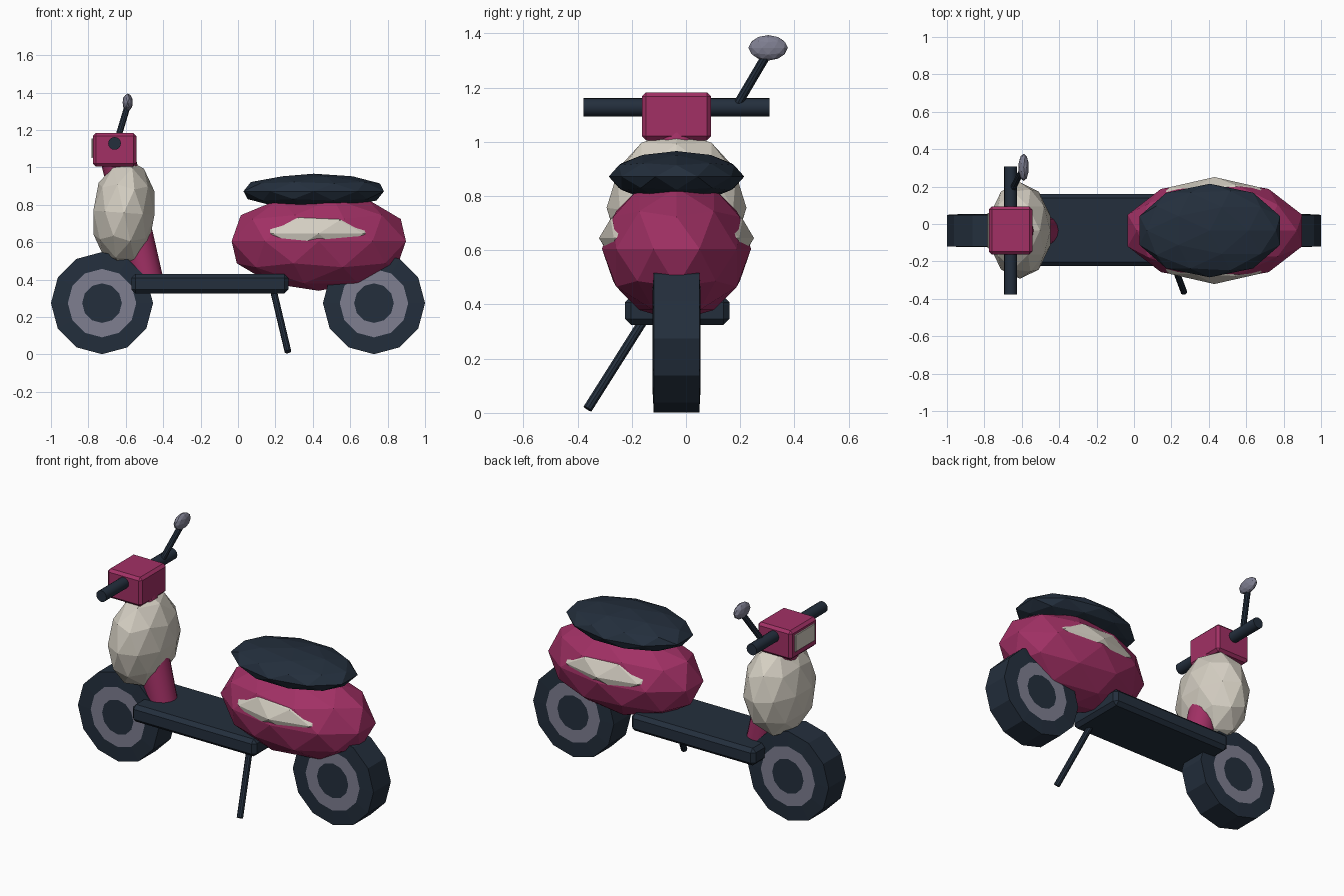
import bpy, bmesh, math
from mathutils import Vector

old = bpy.data.objects.get("Cube")
if old:
    bpy.data.objects.remove(old, do_unlink=True)


def material(name, rgb):
    m = bpy.data.materials.new(name)
    m.use_nodes = True
    m.diffuse_color = (*rgb, 1)
    m.node_tree.nodes["Principled BSDF"].inputs["Base Color"].default_value = (*rgb, 1)
    return m


DARK = material("dark_slate", (0.017, 0.028, 0.046))
RED = material("crimson", (0.36, 0.03, 0.13))
CREAM = material("cream", (0.66, 0.62, 0.54))
METAL = material("cool_grey", (0.21, 0.21, 0.28))
MID = -0.035  # centre line of the scooter


def finish(name, *mats):
    ob = bpy.context.object
    ob.name = ob.data.name = name
    for m in mats:
        ob.data.materials.append(m)
    return ob


def faceted_blob(name, mat, centre, radii, tilt=0):
    bpy.ops.mesh.primitive_ico_sphere_add(subdivisions=2, radius=1, location=centre,
                                          rotation=(0, math.radians(tilt), 0))
    bpy.context.object.scale = radii
    return finish(name, mat)


def rod(name, mat, start, end, r1, r2=None, sides=16):
    a, b = Vector(start), Vector(end)
    bpy.ops.mesh.primitive_cone_add(vertices=sides, radius1=r1, radius2=r2 or r1,
                                    depth=(b - a).length, location=(a + b) / 2)
    bpy.context.object.rotation_euler = (b - a).to_track_quat('Z', 'Y').to_euler()
    bpy.ops.object.shade_smooth_by_angle(angle=math.radians(30))
    return finish(name, mat)


def box(name, mat, low, high, bevel):
    a, b = Vector(low), Vector(high)
    bpy.ops.mesh.primitive_cube_add(size=1, location=(a + b) / 2)
    ob = finish(name, mat)
    bm = bmesh.new()
    bm.from_mesh(ob.data)
    bmesh.ops.scale(bm, vec=b - a, verts=bm.verts)
    bmesh.ops.bevel(bm, geom=bm.edges[:], offset=bevel, segments=1, affect='EDGES')
    bm.to_mesh(ob.data)
    bm.free()
    return ob


# Wheels: twelve-sided tyre, grey rim ring and dark hub inset on both sides
def wheel(name, x):
    bpy.ops.mesh.primitive_cylinder_add(vertices=12, radius=0.273, depth=0.168,
                                        location=(x, MID, 0.274),
                                        rotation=(math.pi / 2, 0, 0))
    ob = finish(name, DARK, METAL)
    bm = bmesh.new()
    bm.from_mesh(ob.data)
    caps = [f for f in bm.faces if len(f.verts) == 12]
    bmesh.ops.inset_individual(bm, faces=caps, thickness=0.09, depth=0.005)
    ring = bmesh.ops.inset_individual(bm, faces=caps, thickness=0.077)["faces"]
    for f in ring:
        f.material_index = 1
    for f in caps:
        f.material_index = 0
    bm.to_mesh(ob.data)
    bm.free()


wheel("front_wheel", -0.727)
wheel("rear_wheel", 0.727)

# Foot deck and kickstand
box("foot_deck", DARK, (-0.57, -0.225, 0.325), (0.27, 0.16, 0.43), 0.022)
rod("kickstand", DARK, (0.185, -0.145, 0.36), (0.267, -0.363, 0.015), 0.018, sides=10)

# Rear body, its side panels and the seat
faceted_blob("rear_body", RED, (0.432, MID, 0.605), (0.49, 0.275, 0.265))
faceted_blob("side_panels", CREAM, (0.43, MID, 0.645), (0.41, 0.286, 0.16))
faceted_blob("seat", DARK, (0.405, MID, 0.872), (0.395, 0.25, 0.094))

# Steering column and leg shield
rod("steering_column", RED, (-0.485, MID, 0.4), (-0.655, MID, 1.1), 0.085, 0.095)
faceted_blob("leg_shield", CREAM, (-0.61, MID, 0.757), (0.172, 0.258, 0.285), 4)

# Handlebar head, headlight and grips
box("handlebar_head", RED, (-0.776, -0.163, 1.005), (-0.543, 0.093, 1.183), 0.016)
box("headlight", CREAM, (-0.784, -0.13, 1.05), (-0.775, 0.06, 1.155), 0.003)
rod("handlebar", DARK, (-0.66, -0.378, 1.128), (-0.66, 0.308, 1.128), 0.034)

# Mirror on its stem
rod("mirror_stem", DARK, (-0.65, 0.185, 1.13), (-0.59, 0.303, 1.33), 0.017, sides=10)
faceted_blob("mirror", METAL, (-0.59, 0.303, 1.347), (0.028, 0.073, 0.047))
